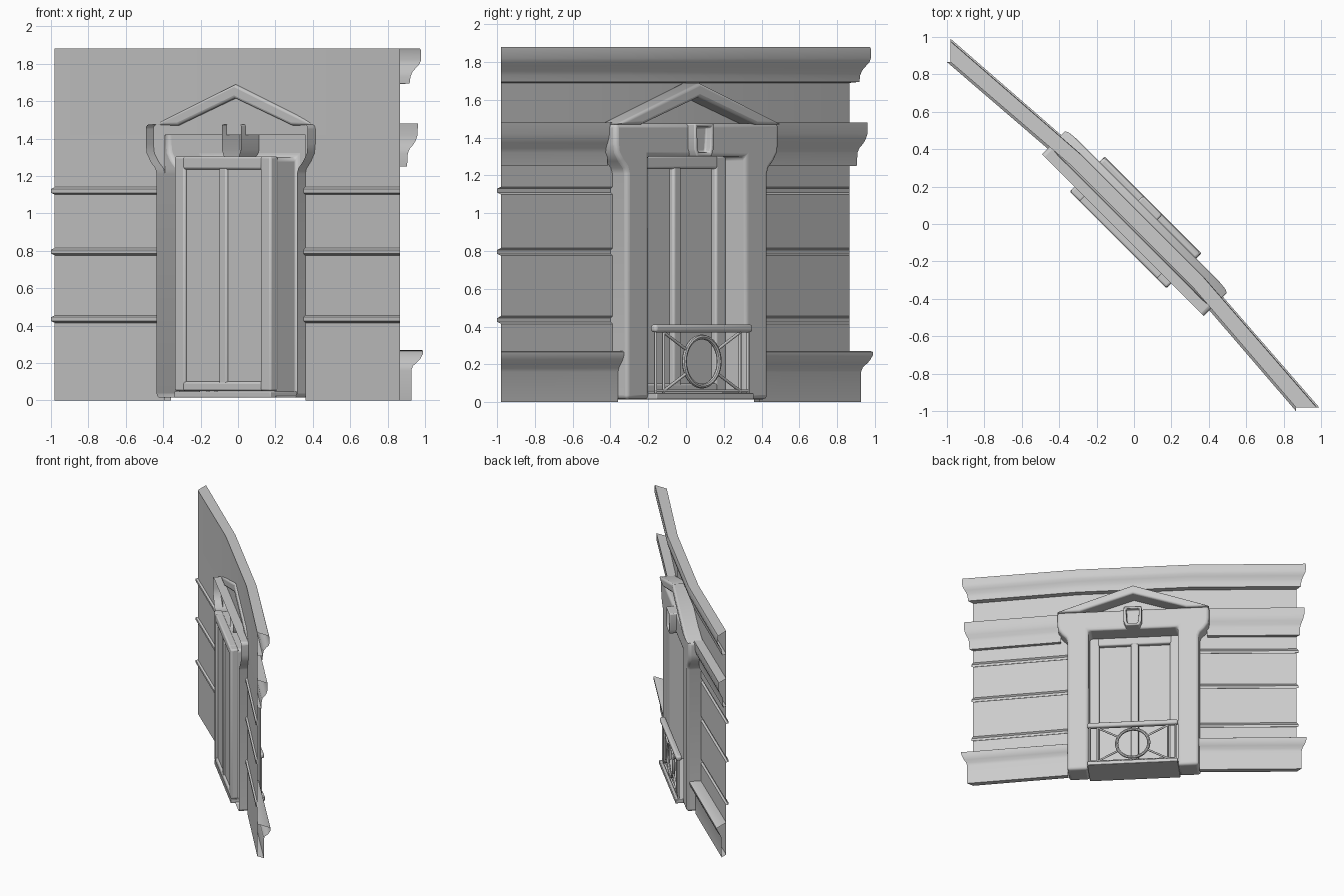
import bpy, bmesh, math
from mathutils import Vector, Matrix

if "Cube" in bpy.data.objects:
    bpy.data.objects.remove(bpy.data.objects["Cube"])

# Local frame: x = along wall, y = outward, z = up; everything is turned -45 deg about z.
TURN = Matrix.Rotation(math.radians(-45), 4, 'Z')
END, KNEE, MID, TIP = 1.305, 0.46, -0.016, -0.081


def finish(name, bm, bevel=0.0, segs=3):
    bmesh.ops.recalc_face_normals(bm, faces=bm.faces)
    me = bpy.data.meshes.new(name)
    bm.to_mesh(me)
    bm.free()
    ob = bpy.data.objects.new(name, me)
    bpy.context.collection.objects.link(ob)
    ob.matrix_world = TURN
    if bevel:
        m = ob.modifiers.new("round", 'BEVEL')
        m.width, m.segments, m.limit_method = bevel, segs, 'ANGLE'
        m.angle_limit = math.radians(40)
    bpy.ops.object.select_all(action='DESELECT')
    ob.select_set(True)
    bpy.context.view_layer.objects.active = ob
    bpy.ops.object.shade_smooth_by_angle(angle=math.radians(40))
    return ob


def wall_point(t, d, z):
    """Point at offset d from the faceted wall line, with mitred ends."""
    k = max(0, abs(t) - KNEE) / (END - KNEE)
    n = MID + (TIP - MID) * k + d
    if abs(t) >= END:
        t += math.copysign(d, t)
    return (t, n, z)


def sweep(name, profile, spans):
    """Sweep a (d, z) profile along each list of wall stations."""
    bm = bmesh.new()
    for ts in spans:
        rows = [[bm.verts.new(wall_point(t, d, z)) for d, z in profile] for t in ts]
        for a, b in zip(rows, rows[1:]):
            for i in range(len(profile) - 1):
                bm.faces.new((a[i], b[i], b[i + 1], a[i + 1]))
    return finish(name, bm)


def prism(name, outline, back, front, bevel=0.0, open_back=False):
    """Extrude a (t, z) outline from back to front."""
    bm = bmesh.new()
    f = bm.faces.new([bm.verts.new((t, back, z)) for t, z in outline])
    new = bmesh.ops.extrude_face_region(bm, geom=[f], use_keep_orig=True)
    bmesh.ops.translate(bm, vec=(0, front - back, 0),
                        verts=[v for v in new['geom'] if isinstance(v, bmesh.types.BMVert)])
    if open_back:
        bmesh.ops.delete(bm, geom=[f], context='FACES_ONLY')
    return finish(name, bm, bevel)


def boxes(name, items, bevel=0.0):
    """Boxes given as (t0, t1, n0, n1, z0, z1)."""
    bm = bmesh.new()
    for a, b, c, d, e, f in items:
        m = Matrix.Translation(((a + b) / 2, (c + d) / 2, (e + f) / 2)) @ \
            Matrix.Diagonal((b - a, d - c, f - e, 1))
        bmesh.ops.create_cube(bm, size=1, matrix=m)
    return finish(name, bm, bevel)


def mirror_outline(half):
    return half + [(-t, z) for t, z in reversed(half)]


def both(t0):
    return [[t0, END], [-t0, -END]]


full = [[-END, -KNEE, KNEE, END]]

# Wall sheets: grooved sides and plain top
grooves = [(0, 0)]
for z in (0.435, 0.795, 1.12):
    grooves += [(0, z - 0.02), (-0.014, z - 0.01), (-0.014, z + 0.01), (0, z + 0.02)]
sweep("wall_sides", grooves + [(0, 1.42)], both(0.53))
sweep("wall_top", [(0, 1.42), (0, 1.88)], full)

# Horizontal mouldings
sweep("top_cornice", [(0, 1.69), (0.037, 1.695), (0.04, 1.73), (0.047, 1.755), (0.062, 1.78),
                      (0.075, 1.80), (0.08, 1.82), (0.08, 1.87), (0.077, 1.88), (0, 1.88)], full)
sweep("middle_band", [(0, 1.25), (0.027, 1.25), (0.03, 1.32), (0.037, 1.345), (0.052, 1.37),
                      (0.06, 1.39), (0.067, 1.42), (0.068, 1.48), (0, 1.48)], both(0.59))
sweep("base_moulding", [(0, 0), (0.043, 0), (0.043, 0.16), (0.05, 0.185), (0.066, 0.205),
                        (0.076, 0.22), (0.088, 0.25), (0.088, 0.265), (0.08, 0.27), (0, 0.27)],
      both(0.53))

# Door surround with eared head, hollow at the back
outer = [(0.53, 0.015), (0.53, 1.21), (0.54, 1.24), (0.575, 1.275), (0.605, 1.32), (0.612, 1.37),
         (0.612, 1.475)]
inner = [(-0.36, 0.015), (-0.36, 1.30), (0.36, 1.30), (0.36, 0.015)]
prism("door_surround", mirror_outline(outer) + inner, -0.085, 0.088, 0.022, True)

# Pediment: raking band in front of the wall
prism("pediment", [(0.62, 1.47), (0, 1.69), (-0.62, 1.47), (-0.43, 1.47), (0, 1.615), (0.43, 1.47)],
      -0.03, 0.105, 0.015)

# Keystone with a sunk rounded panel
bm = bmesh.new()
key = [(0.055, 1.30), (0.072, 1.34), (0.072, 1.475)]
back = [bm.verts.new((t, -0.05, z)) for t, z in mirror_outline(key)]
front = [bm.verts.new((t, 0.14, z)) for t, z in mirror_outline(key)]
for i in range(6):
    bm.faces.new((back[i - 1], back[i], front[i], front[i - 1]))
face = bm.faces.new(front)
bmesh.ops.recalc_face_normals(bm, faces=bm.faces)
bmesh.ops.inset_region(bm, faces=[face], thickness=0.025)
bmesh.ops.inset_region(bm, faces=[face], thickness=0.004, depth=-0.04)
finish("keystone", bm, 0.01)

# Double door: frame, mullion and glass
boxes("door_frame", [(s * 0.325 - 0.04, s * 0.325 + 0.04, -0.12, -0.06, 0.05, 1.305) for s in (-1, 1)]
      + [(-0.30, 0.30, -0.12, -0.06, 1.235, 1.305), (-0.30, 0.30, -0.12, -0.06, 0.05, 0.10),
         (-0.03, 0.03, -0.118, -0.062, 0.08, 1.25)], 0.012)
boxes("glass", [(-0.30, 0.30, -0.105, -0.095, 0.08, 1.26)])

# Balcony slab and rails
boxes("balcony_slab", [(-0.365, 0.365, -0.12, 0.145, 0.015, 0.048)], 0.005)
boxes("balcony_top_rail", [(-0.365, 0.365, 0.095, 0.14, 0.37, 0.412)], 0.015)

# Balustrade bars: posts, lower rail and diagonals meeting the ring
N, CZ, R = 0.118, 0.215, 0.13


def bar(bm, a, b, r=0.008):
    a, b = Vector((a[0], N, a[1])), Vector((b[0], N, b[1]))
    m = Matrix.Translation((a + b) / 2) @ (b - a).to_track_quat('Z', 'Y').to_matrix().to_4x4()
    bmesh.ops.create_cone(bm, cap_ends=True, segments=10, radius1=r, radius2=r,
                          depth=(b - a).length, matrix=m)


bm = bmesh.new()
bar(bm, (-0.35, 0.06), (0.35, 0.06))
for s in (-1, 1):
    for t in (0.345, 0.285):
        bar(bm, (s * t, 0.04), (s * t, 0.385))
    for z in (0.06, 0.37):
        v = Vector((s * 0.285, z - CZ))
        e = v.normalized() * R
        bar(bm, (v.x, z), (e.x, CZ + e.y))
finish("balustrade_bars", bm)

# Balustrade ring
bm = bmesh.new()
loops = []
for i in range(32):
    a = math.tau * i / 32
    loops.append([bm.verts.new(((R + 0.013 * math.cos(b)) * math.cos(a), N + 0.013 * math.sin(b),
                                CZ + (R + 0.013 * math.cos(b)) * math.sin(a)))
                  for b in (math.tau * j / 8 for j in range(8))])
for i in range(32):
    for j in range(8):
        bm.faces.new((loops[i - 1][j - 1], loops[i][j - 1], loops[i][j], loops[i - 1][j]))
finish("balustrade_ring", bm)
